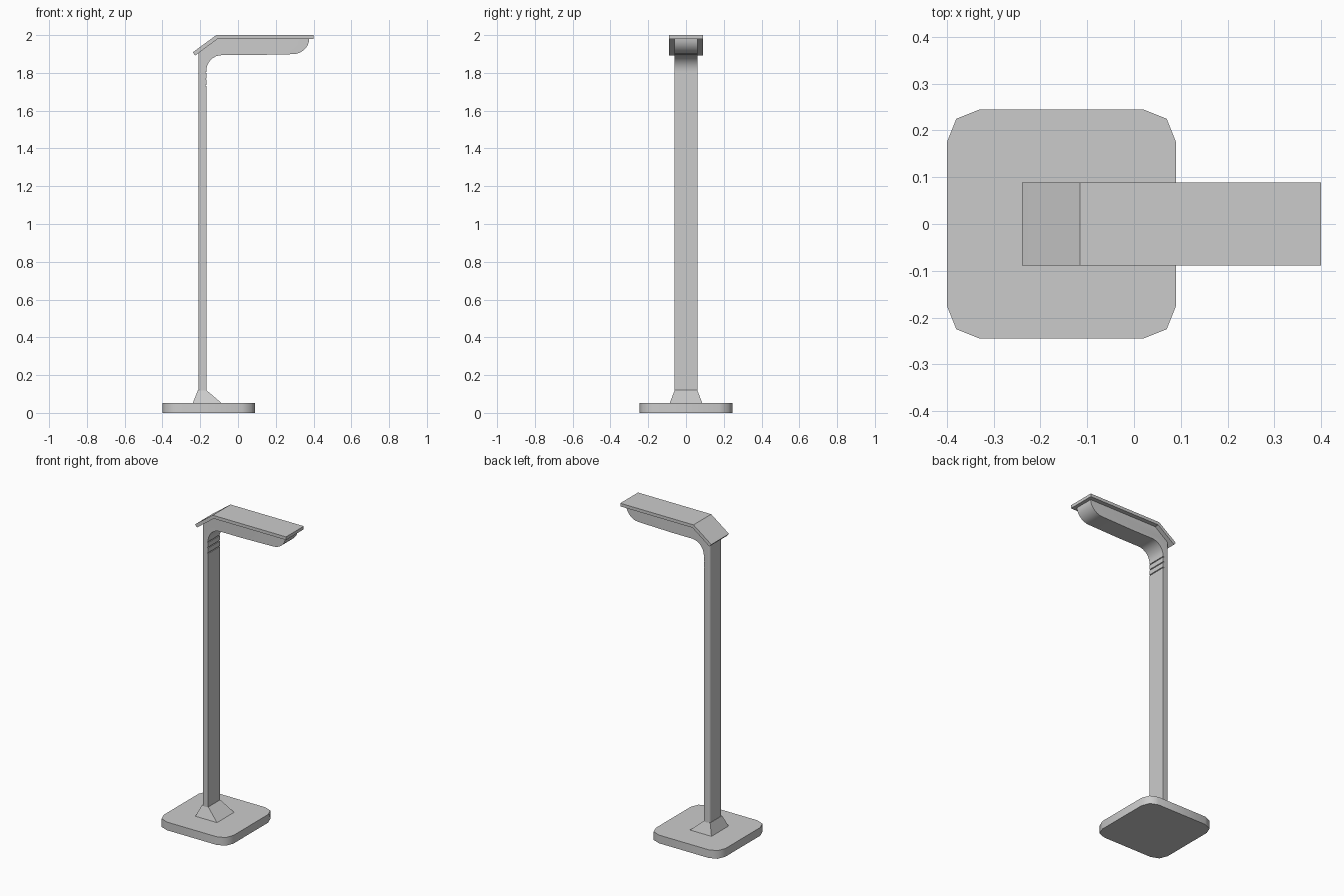
import bpy, bmesh, math

if "Cube" in bpy.data.objects:
    bpy.data.objects.remove(bpy.data.objects["Cube"])


def finish(bm, name, angle=None):
    bmesh.ops.recalc_face_normals(bm, faces=bm.faces[:])
    mesh = bpy.data.meshes.new(name)
    bm.to_mesh(mesh)
    bm.free()
    ob = bpy.data.objects.new(name, mesh)
    bpy.context.collection.objects.link(ob)
    if angle:
        bpy.ops.object.select_all(action='DESELECT')
        ob.select_set(True)
        bpy.context.view_layer.objects.active = ob
        bpy.ops.object.shade_smooth_by_angle(angle=math.radians(angle))
    return ob


def loft(lower, upper):
    """Closed solid between two rings of matching points."""
    bm = bmesh.new()
    a = [bm.verts.new(p) for p in lower]
    b = [bm.verts.new(p) for p in upper]
    bm.faces.new(a)
    bm.faces.new(b)
    n = len(a)
    for i in range(n):
        bm.faces.new((a[i], a[(i + 1) % n], b[(i + 1) % n], b[i]))
    return bm


def side_profile(pts, half):
    """Extrude an x-z outline across y."""
    return loft([(x, -half, z) for x, z in pts], [(x, half, z) for x, z in pts])


def arc(cx, cz, rx, rz, a0, a1, n):
    out = []
    for i in range(n + 1):
        a = math.radians(a0 + (a1 - a0) * i / n)
        out.append((cx + rx * math.cos(a), cz + rz * math.sin(a)))
    return out


# base slab with chamfer-rounded corners
cx, h = -0.155, 0.245
corner = [(h, h - 0.07), (h - 0.02, h - 0.02), (h - 0.07, h)]
ring = []
for k in range(4):
    c, s = round(math.cos(k * math.pi / 2)), round(math.sin(k * math.pi / 2))
    ring += [(cx + x * c - y * s, x * s + y * c) for x, y in corner]
finish(loft([(x, y, 0) for x, y in ring], [(x, y, 0.052) for x, y in ring]), "base", 50)


# flared foot of the column
def rect(x0, x1, w, z):
    return [(x0, -w, z), (x1, -w, z), (x1, w, z), (x0, w, z)]


finish(loft(rect(-0.24, -0.085, 0.087, 0.05), rect(-0.212, -0.167, 0.06, 0.12)), "foot")

# column and arm in one bent outline, with shallow grooves under the bend
outline = [(-0.21, 0.11), (-0.168, 0.11)]
for z in (1.73, 1.765, 1.80):
    outline += [(-0.168, z), (-0.173, z), (-0.173, z + 0.006), (-0.168, z + 0.006)]
outline += arc(-0.085, 1.81, 0.083, 0.084, 180, 90, 8)
outline += [(0.06, 1.894)]
outline += arc(0.29, 1.985, 0.088, 0.086, -90, 0, 7)
outline += [(-0.11, 1.985), (-0.21, 1.909)]
bm = side_profile(outline, 0.061)
back = [e for e in bm.edges if all(abs(v.co.x + 0.21) < 1e-4 for v in e.verts)
        and abs(e.verts[0].co.z - e.verts[1].co.z) > 1]
bmesh.ops.bevel(bm, geom=back, offset=0.014, segments=4, profile=0.5, affect='EDGES')
finish(bm, "column_and_arm", 30)

# folded top plate
plate = [(0.4, 1.98), (0.4, 2.0), (-0.115, 2.0), (-0.227, 1.918),
         (-0.24, 1.908), (-0.226, 1.892), (-0.108, 1.98)]
finish(side_profile(plate, 0.089), "top_plate")
